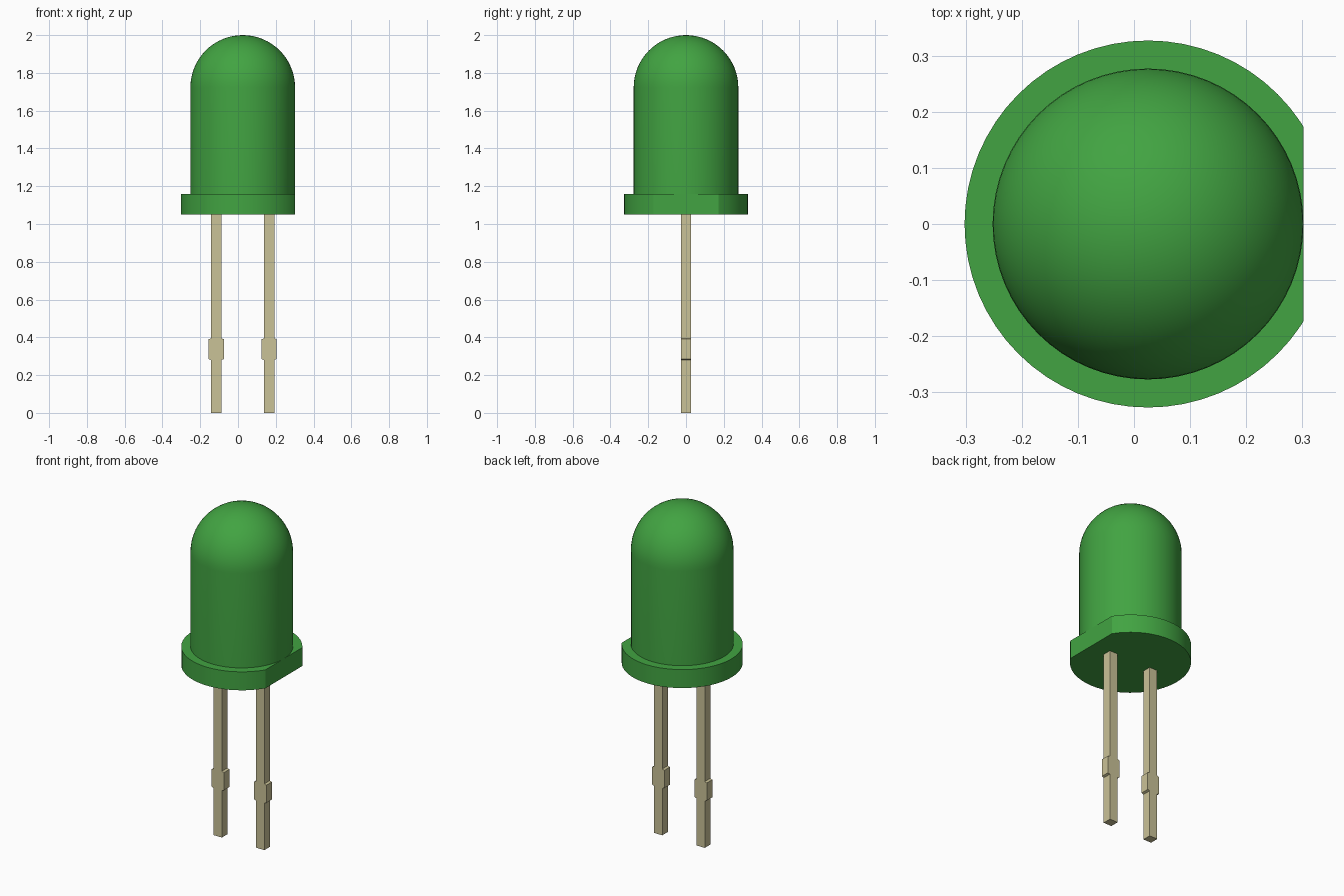
import bpy, bmesh, math

cube = bpy.data.objects.get("Cube")
if cube:
    bpy.data.objects.remove(cube, do_unlink=True)

AXIS_X = 0.025      # lens axis, offset because the rim has one flat side
LENS_R = 0.277
RIM_R = 0.327
RIM_BOTTOM, RIM_TOP = 1.05, 1.16
SEGMENTS = 64


def make_material(name, color):
    mat = bpy.data.materials.new(name)
    mat.use_nodes = True
    mat.diffuse_color = color
    mat.node_tree.nodes["Principled BSDF"].inputs["Base Color"].default_value = color
    return mat


def make_object(name, bm, mat, smooth=False):
    bmesh.ops.recalc_face_normals(bm, faces=bm.faces)
    mesh = bpy.data.meshes.new(name)
    bm.to_mesh(mesh)
    bm.free()
    mesh.materials.append(mat)
    obj = bpy.data.objects.new(name, mesh)
    bpy.context.collection.objects.link(obj)
    if smooth:
        bpy.ops.object.select_all(action='DESELECT')
        obj.select_set(True)
        bpy.context.view_layer.objects.active = obj
        bpy.ops.object.shade_smooth_by_angle(angle=math.radians(30))
    return obj


green = make_material("green plastic", (0.054, 0.37, 0.054, 1))
metal = make_material("pale metal", (0.59, 0.54, 0.31, 1))

# Lens: straight wall and hemispherical top, turned around the axis
bm = bmesh.new()
dome_z = 2 - LENS_R
steps = 16
profile = [(LENS_R, RIM_TOP)]
for i in range(steps + 1):
    a = math.pi / 2 * i / steps
    profile.append((LENS_R * math.cos(a), dome_z + LENS_R * math.sin(a)))
verts = [bm.verts.new((AXIS_X + r, 0, z)) for r, z in profile]
edges = [bm.edges.new(pair) for pair in zip(verts, verts[1:])]
bmesh.ops.spin(bm, geom=verts + edges, cent=(AXIS_X, 0, 0), axis=(0, 0, 1),
               angle=math.tau, steps=SEGMENTS)
bmesh.ops.remove_doubles(bm, verts=bm.verts, dist=0.0005)
make_object("lens", bm, green, smooth=True)

# Rim: disc with one side cut flat
bm = bmesh.new()
bmesh.ops.create_cone(bm, cap_ends=True, segments=SEGMENTS, radius1=RIM_R,
                      radius2=RIM_R, depth=RIM_TOP - RIM_BOTTOM)
bmesh.ops.translate(bm, verts=bm.verts, vec=(AXIS_X, 0, (RIM_TOP + RIM_BOTTOM) / 2))
cut = bmesh.ops.bisect_plane(bm, geom=bm.verts[:] + bm.edges[:] + bm.faces[:],
                             plane_co=(AXIS_X + LENS_R, 0, 0), plane_no=(1, 0, 0),
                             clear_outer=True)
bmesh.ops.holes_fill(bm, edges=[e for e in bm.edges if e.is_boundary])
make_object("rim", bm, green, smooth=True)

# Leads: flat outline with a wider stop, extruded through its depth
half_depth = 0.026
right_side = [(0.027, 0), (0.027, 0.28), (0.04, 0.285), (0.04, 0.39),
              (0.027, 0.395), (0.027, RIM_BOTTOM)]
outline = right_side + [(-x, z) for x, z in reversed(right_side)]
for name, side in (("right_lead", -1), ("left_lead", 1)):
    bm = bmesh.new()
    x0 = AXIS_X + side * 0.14
    face = bm.faces.new([bm.verts.new((x0 + x, -half_depth, z)) for x, z in outline])
    ext = bmesh.ops.extrude_face_region(bm, geom=[face], use_keep_orig=True)
    moved = [v for v in ext["geom"] if isinstance(v, bmesh.types.BMVert)]
    bmesh.ops.translate(bm, verts=moved, vec=(0, 2 * half_depth, 0))
    make_object(name, bm, metal)
